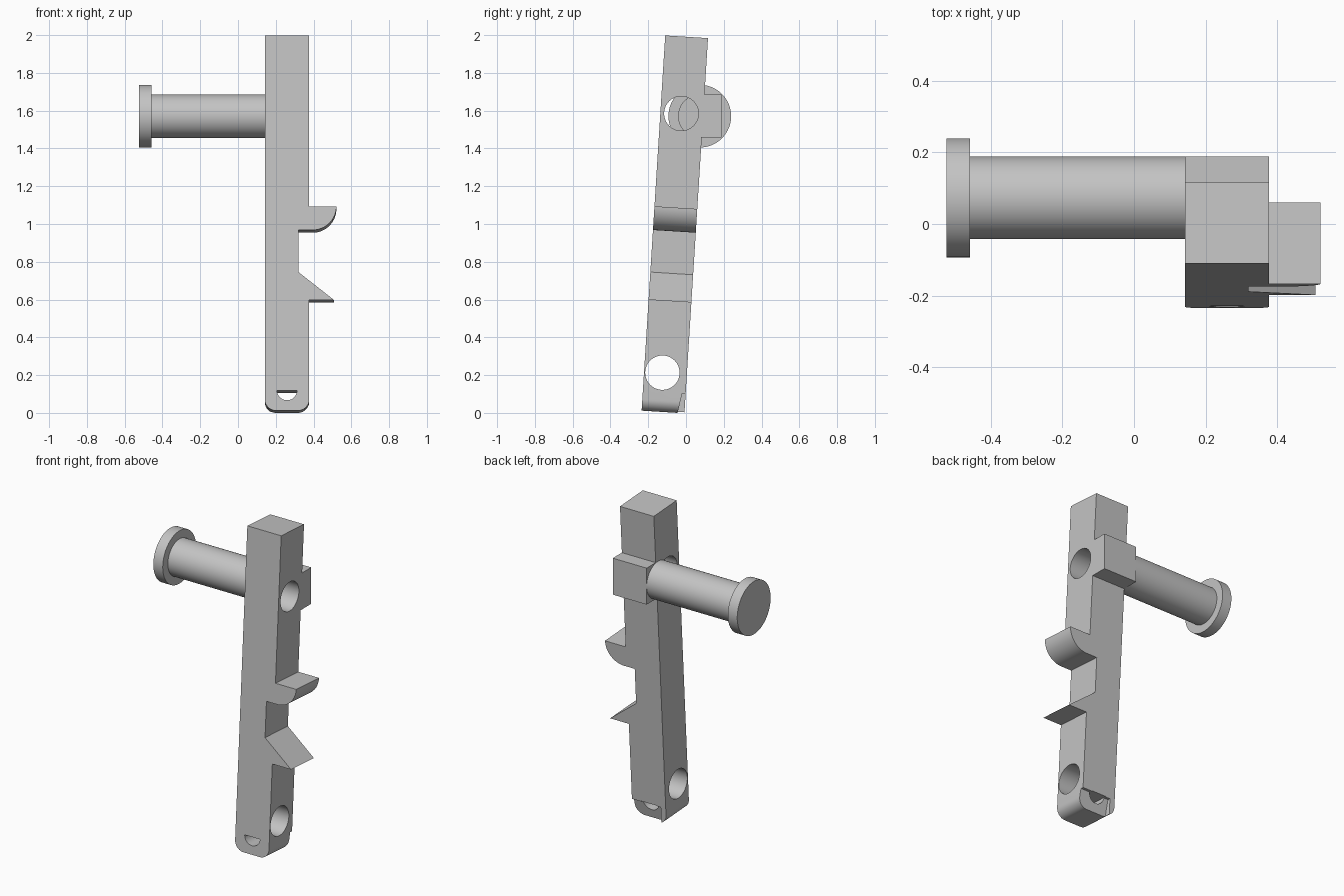
import bpy, bmesh
from math import radians, sin, cos, pi
from mathutils import Matrix, Vector

cube = bpy.data.objects.get("Cube")
if cube:
    bpy.data.objects.remove(cube, do_unlink=True)

grey = bpy.data.materials.new("light grey")
grey.use_nodes = True
COLOUR = (0.55, 0.55, 0.55, 1)
grey.diffuse_color = COLOUR
grey.node_tree.nodes["Principled BSDF"].inputs["Base Color"].default_value = COLOUR

# The bar leans back slightly about its lower front edge
LEAN = Matrix.Translation((0, -0.235, 0.012)) @ Matrix.Rotation(radians(-3.6), 4, 'X')
LEFT, RIGHT, DEPTH, LENGTH = 0.142, 0.377, 0.227, 1.99


def arc(cx, cz, r, a0, a1, n=12):
    angles = [radians(a0 + (a1 - a0) * i / n) for i in range(n + 1)]
    return [(cx + r * cos(a), cz + r * sin(a)) for a in angles]


def prism(name, outline, lo, hi, axis, matrix=Matrix()):
    """Extrude an outline along x (outline in y, z) or y (outline in x, z)."""
    bm = bmesh.new()
    place = (lambda p: (lo, *p)) if axis == 'x' else (lambda p: (p[0], lo, p[1]))
    face = bm.faces.new([bm.verts.new(place(p)) for p in outline])
    ext = bmesh.ops.extrude_face_region(bm, geom=[face])
    shift = Vector((hi - lo, 0, 0) if axis == 'x' else (0, hi - lo, 0))
    bmesh.ops.translate(bm, vec=shift, verts=[v for v in ext["geom"] if isinstance(v, bmesh.types.BMVert)])
    bmesh.ops.recalc_face_normals(bm, faces=bm.faces)
    bm.transform(matrix)
    mesh = bpy.data.meshes.new(name)
    bm.to_mesh(mesh)
    bm.free()
    mesh.materials.append(grey)
    obj = bpy.data.objects.new(name, mesh)
    bpy.context.collection.objects.link(obj)
    return obj


def rod(name, y, z, r, x0, x1):
    return prism(name, arc(y, z, r, 0, 360, 64)[:-1], x0, x1, 'x')


def smooth(obj):
    mesh = obj.data
    mesh.polygons.foreach_set("use_smooth", [True] * len(mesh.polygons))
    mesh.set_sharp_from_angle(angle=radians(30))


def cut(obj, cutter):
    mod = obj.modifiers.new("cut", 'BOOLEAN')
    mod.operation, mod.solver, mod.object = 'DIFFERENCE', 'EXACT', cutter
    bpy.context.view_layer.objects.active = obj
    bpy.ops.object.modifier_apply(modifier=mod.name)
    bpy.data.objects.remove(cutter, do_unlink=True)


# Bar with rounded foot, pointed lower catch, recess and rounded upper catch
R = 0.06
outline = arc(LEFT + R, R, R, 180, 270) + arc(RIGHT - R, R, R, 270, 360)
outline += [(RIGHT, 0.588), (0.507, 0.588), (0.32, 0.735), (0.32, 0.958)]
outline += arc(0.395, 1.084, 0.126, 270, 360, 16)
outline += [(RIGHT, 1.084), (RIGHT, LENGTH), (LEFT, LENGTH)]
bar = prism("bar", outline, 0, DEPTH, 'y', LEAN)

# Cross holes near the top and the foot
cut(bar, rod("upper_hole_cutter", -0.025, 1.585, 0.091, 0, 0.6))
cut(bar, rod("lower_hole_cutter", -0.125, 0.213, 0.091, 0, 0.6))

# Half-round hole through the foot, and shallow pocket behind it
cut(bar, prism("half_hole_cutter", arc(0.2595, 0.108, 0.053, 180, 360, 24), -0.1, 0.4, 'y', LEAN))
pocket = [(0.3, -0.05), (0.3, 0.105), (DEPTH - 0.018, 0.105), (DEPTH - 0.045, -0.05)]
cut(bar, prism("pocket_cutter", pocket, LEFT + 0.035, 0.6, 'x', LEAN))
smooth(bar)

# Square mounting block on the back
block = [(0.073, 1.457), (0.188, 1.457), (0.188, 1.686), (0.073, 1.686)]
prism("mounting_block", block, LEFT, RIGHT, 'x')

# Side peg with end flange
smooth(rod("side_peg", 0.073, 1.571, 0.115, -0.47, LEFT))
smooth(rod("peg_flange", 0.073, 1.571, 0.166, -0.523, -0.458))
